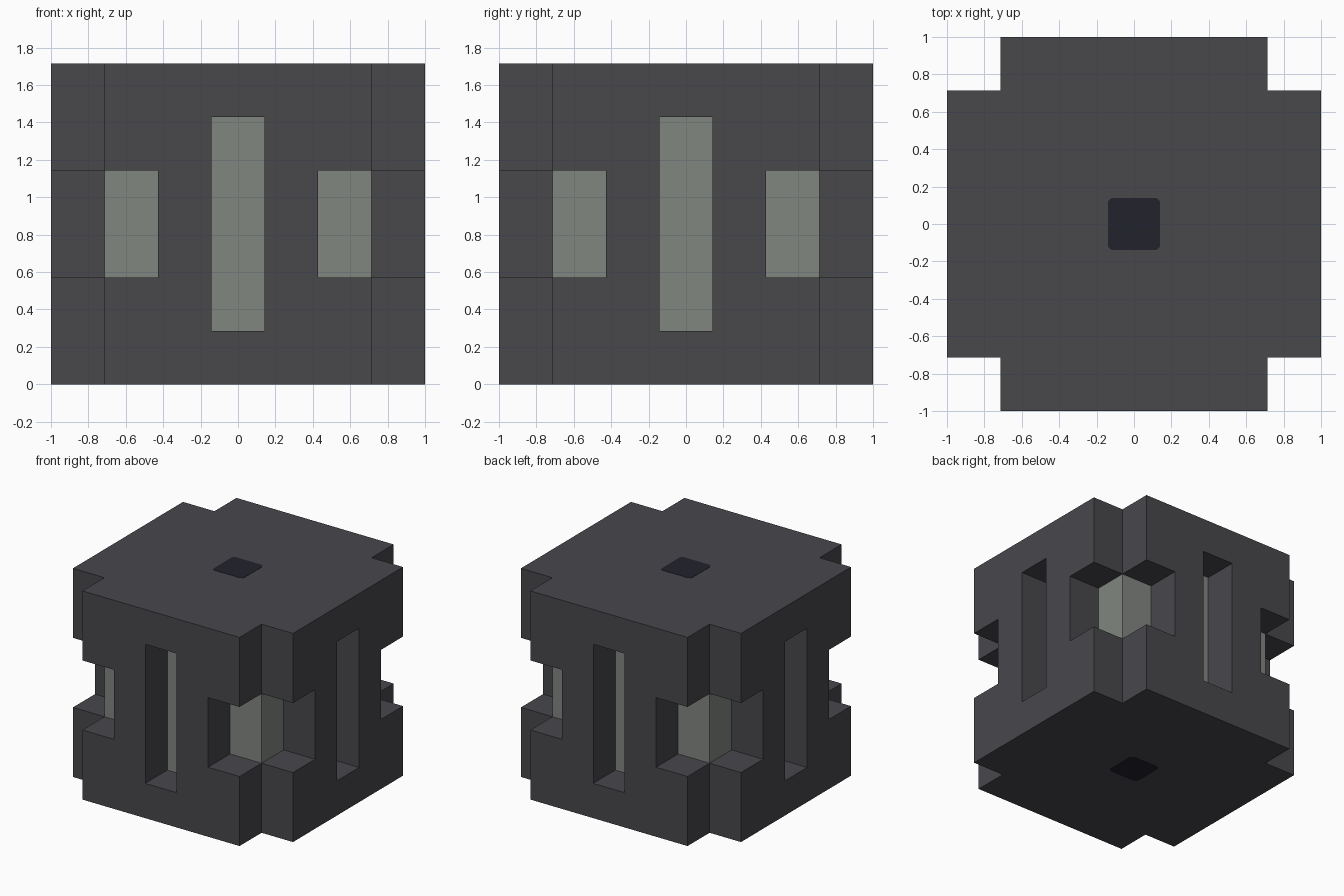
import bpy, bmesh
from mathutils import Vector

U = 1 / 7                                # building module: the block is 14 x 14 x 12 modules
cube = bpy.data.objects.get("Cube")
if cube:
    bpy.data.objects.remove(cube)


def material(name, colour):
    m = bpy.data.materials.new(name)
    m.use_nodes = True
    m.diffuse_color = (*colour, 1)
    m.node_tree.nodes["Principled BSDF"].inputs["Base Color"].default_value = (*colour, 1)
    return m


def add_object(name, bm, mat):
    mesh = bpy.data.meshes.new(name)
    bm.to_mesh(mesh)
    bm.free()
    mesh.materials.append(mat)
    obj = bpy.data.objects.new(name, mesh)
    bpy.context.collection.objects.link(obj)


def box_mesh(size, centre):
    bm = bmesh.new()
    bmesh.ops.create_cube(bm, size=1)
    bmesh.ops.scale(bm, vec=size, verts=bm.verts)
    bmesh.ops.translate(bm, vec=centre, verts=bm.verts)
    return bm


charcoal = material("charcoal", (0.065, 0.065, 0.073))
grey_green = material("grey green", (0.22, 0.24, 0.215))
navy = material("dark navy", (0.016, 0.016, 0.026))

# Grid lines of the block, in modules
SIDE = (-7, -5, -3, -1, 1, 3, 5, 7)
HEIGHT = (0, 2, 4, 8, 10, 12)
LINES = (SIDE, SIDE, HEIGHT)


def kind(cell):
    """Say whether a grid cell is housing, core or empty."""
    if any(not 0 <= c < len(l) - 1 for c, l in zip(cell, LINES)):
        return "empty"
    x, y, z = (abs(l[c] + l[c + 1]) / 2 for c, l in zip(cell, LINES))
    near, far = sorted((x, y))
    if far < 5:
        return "core" if 2 < z < 10 else "housing"
    notch = near > 5                       # full-height corner notch
    window = near > 3 and 4 < z < 8        # opening wrapped round the corner
    slot = near < 1 and 2 < z < 10         # tall slot in each side
    return "empty" if notch or window or slot else "housing"


# Housing: skin of all housing cells where they meet open space
bm = bmesh.new()
cells = [(i, j, k) for i in range(7) for j in range(7) for k in range(5)]
for cell in cells:
    if kind(cell) != "housing":
        continue
    for axis in range(3):
        for step in (0, 1):
            beside = list(cell)
            beside[axis] += 2 * step - 1
            if kind(beside) != "empty":
                continue
            corners = []
            for a, b in ((0, 0), (1, 0), (1, 1), (0, 1)):
                idx = list(cell)
                idx[axis] += step
                idx[(axis + 1) % 3] += a
                idx[(axis + 2) % 3] += b
                corners.append(Vector([LINES[n][idx[n]] * U for n in range(3)]))
            if not step:
                corners.reverse()
            bm.faces.new([bm.verts.new(p) for p in corners])
bmesh.ops.remove_doubles(bm, verts=bm.verts, dist=0.001)
bmesh.ops.dissolve_limit(bm, angle_limit=0.01, verts=bm.verts, edges=bm.edges)
add_object("housing", bm, charcoal)

# Core: pale block seen through the slots and corner windows
add_object("core", box_mesh((10 * U, 10 * U, 8 * U), (0, 0, 6 * U)), grey_green)

# Rounded square plates centred on the top and the underside
for name, z in (("top_plate", 12 * U), ("bottom_plate", 0)):
    bm = box_mesh((0.28, 0.28, 0.004), (0, 0, z))
    upright = [e for e in bm.edges if abs(e.verts[0].co.z - e.verts[1].co.z) > 0.001]
    bmesh.ops.bevel(bm, geom=upright, offset=0.03, segments=4, profile=0.5, affect='EDGES')
    add_object(name, bm, navy)
